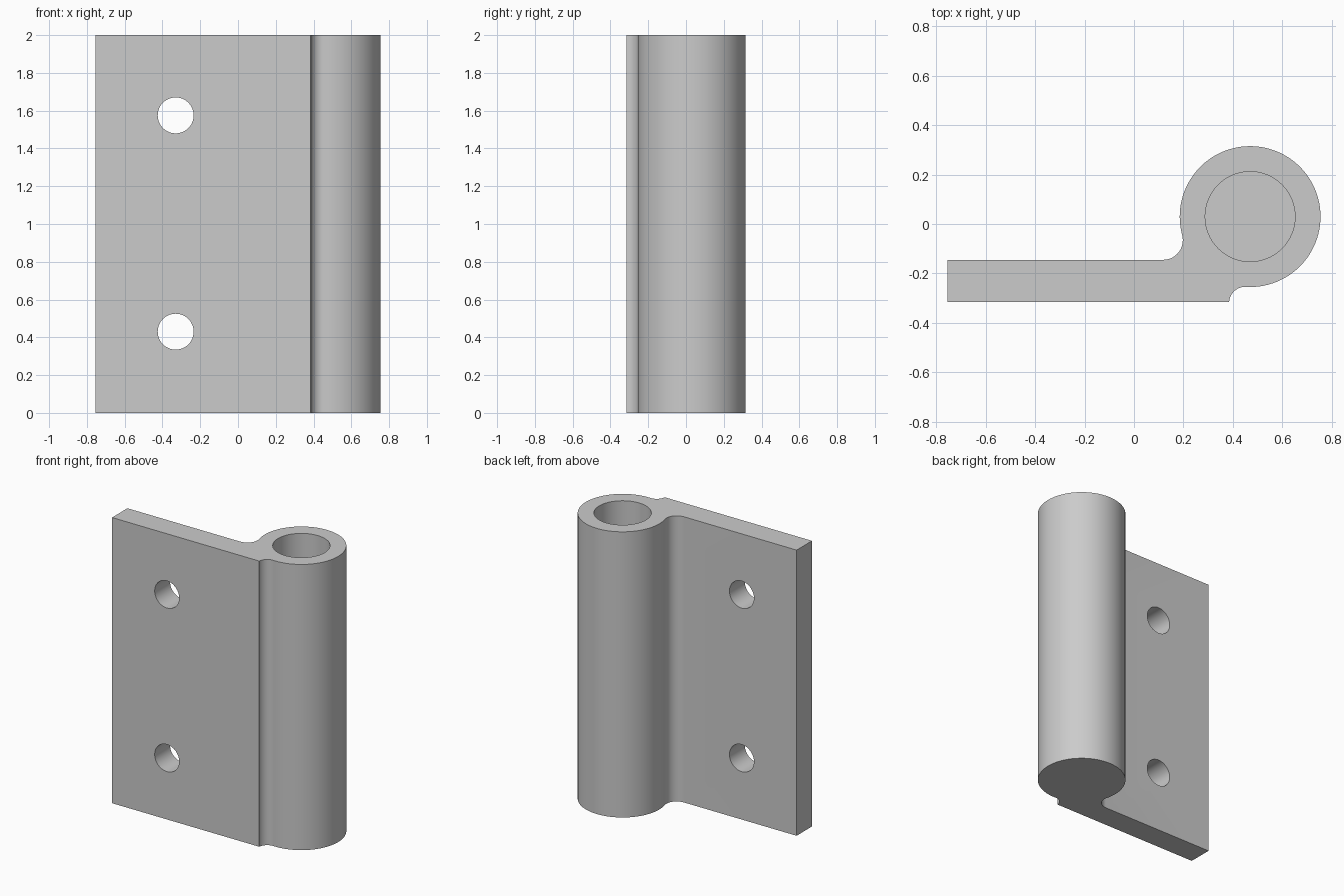
import bpy, bmesh
from math import atan2, cos, hypot, pi, sin, sqrt
from mathutils import Matrix

if "Cube" in bpy.data.objects:
    bpy.data.objects.remove(bpy.data.objects["Cube"])

HEIGHT = 2.0
LEFT, FRONT, BACK, STEP = -0.755, -0.315, -0.145, 0.385   # plate limits
CX, CY, R = 0.47, 0.03, 0.285                             # barrel
BORE_R, BORE_DEPTH = 0.182, 1.0
HOLE_X, HOLE_R = -0.33, 0.095

steel = bpy.data.materials.new("grey steel")
steel.use_nodes = True
colour = (0.6, 0.6, 0.6, 1)
steel.diffuse_color = colour
steel.node_tree.nodes["Principled BSDF"].inputs["Base Color"].default_value = colour


def arc(cx, cy, r, start, end, steps):
    angles = [start + (end - start) * i / steps for i in range(steps + 1)]
    return [(cx + r * cos(a), cy + r * sin(a)) for a in angles]


def cutter(name, radius, depth, matrix):
    bm = bmesh.new()
    bmesh.ops.create_cone(bm, cap_ends=True, segments=64, radius1=radius,
                          radius2=radius, depth=depth, matrix=matrix)
    mesh = bpy.data.meshes.new(name)
    bm.to_mesh(mesh)
    bm.free()
    mesh.materials.append(steel)
    obj = bpy.data.objects.new(name, mesh)
    bpy.context.collection.objects.link(obj)
    obj.hide_render = True
    return obj


# Fillets blending the plate into the barrel, tangent to its outside
back_r, front_r = 0.08, 0.065
back_y = BACK + back_r
back_x = CX - sqrt((R + back_r) ** 2 - (CY - back_y) ** 2)
front_x = STEP + front_r
front_y = CY - sqrt((R + front_r) ** 2 - (CX - front_x) ** 2)
back_dir = atan2(CY - back_y, CX - back_x)
front_dir = atan2(CY - front_y, CX - front_x)

# Outline of the leaf and barrel, counter-clockwise from above
outline = [(LEFT, BACK), (LEFT, FRONT), (STEP, FRONT)]
outline += arc(front_x, front_y, front_r, pi - 0.07, front_dir, 12)
outline += arc(CX, CY, R, front_dir - pi, back_dir + pi, 80)[1:]
outline += arc(back_x, back_y, back_r, back_dir, -pi / 2, 14)[1:]

bm = bmesh.new()
base = bm.faces.new([bm.verts.new((x, y, 0)) for x, y in outline])
top = bmesh.ops.extrude_face_region(bm, geom=[base])["geom"]
bmesh.ops.translate(bm, vec=(0, 0, HEIGHT),
                    verts=[v for v in top if isinstance(v, bmesh.types.BMVert)])
bmesh.ops.recalc_face_normals(bm, faces=bm.faces)
mesh = bpy.data.meshes.new("hinge_leaf")
bm.to_mesh(mesh)
bm.free()
mesh.materials.append(steel)
leaf = bpy.data.objects.new("hinge_leaf", mesh)
bpy.context.collection.objects.link(leaf)

# Blind pin bore from the top and two screw holes through the plate
cutters = [cutter("pin_bore_cutter", BORE_R, 2 * BORE_DEPTH,
                  Matrix.Translation((CX, CY, HEIGHT)))]
for z in (0.43, 1.575):
    place = Matrix.Translation((HOLE_X, (FRONT + BACK) / 2, z))
    cutters.append(cutter("screw_hole_cutter", HOLE_R, 0.4,
                          place @ Matrix.Rotation(pi / 2, 4, "X")))

bpy.ops.object.select_all(action="DESELECT")
leaf.select_set(True)
bpy.context.view_layer.objects.active = leaf
for tool in cutters:
    mod = leaf.modifiers.new(tool.name, "BOOLEAN")
    mod.operation = "DIFFERENCE"
    mod.solver = "EXACT"
    mod.object = tool
    bpy.ops.object.modifier_apply(modifier=mod.name)
    bpy.data.objects.remove(tool)

bpy.ops.object.shade_smooth_by_angle(angle=pi / 6)
